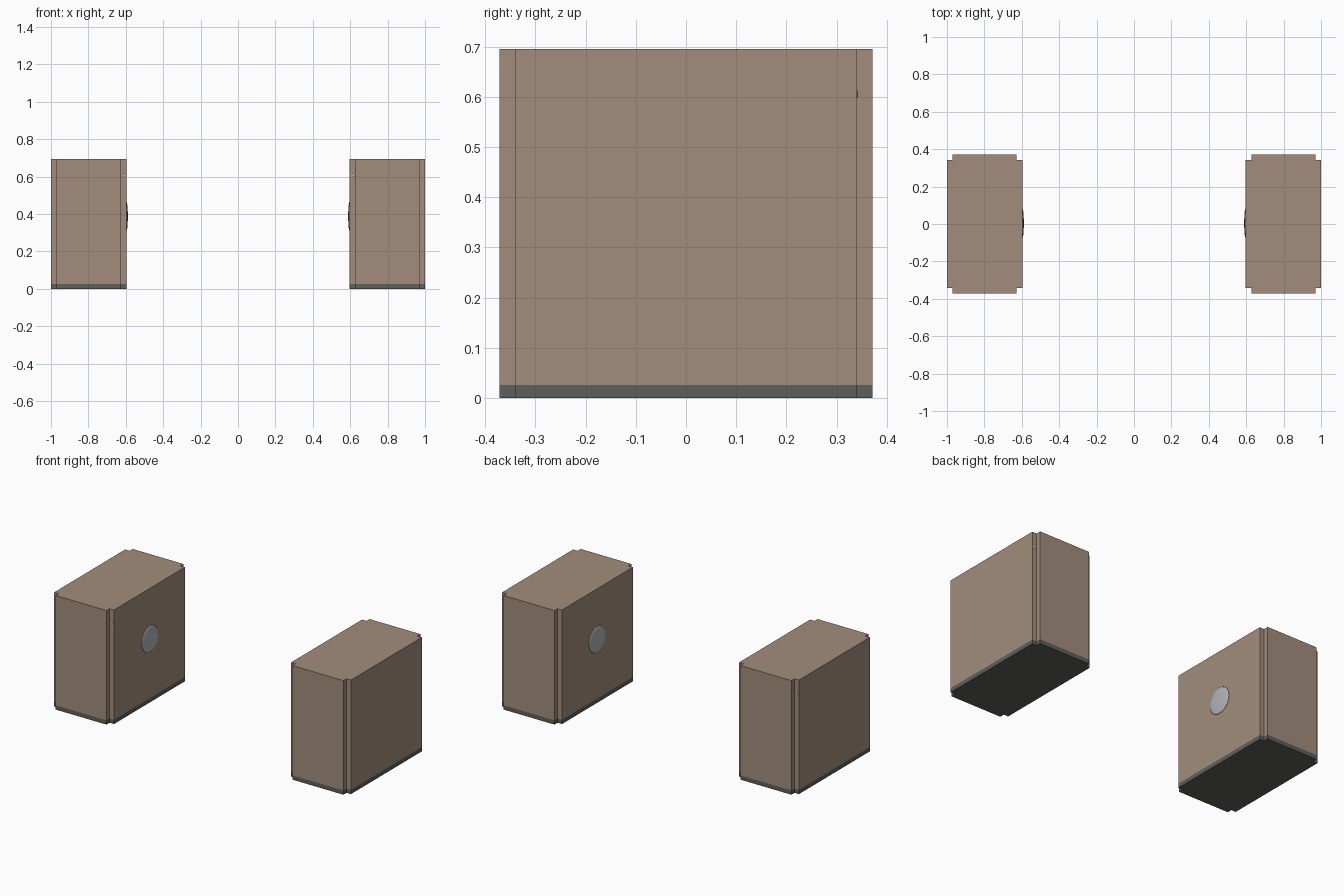
import bpy, bmesh, math
from mathutils import Matrix, Vector

if "Cube" in bpy.data.objects:
    bpy.data.objects.remove(bpy.data.objects["Cube"])


def material(name, rgb):
    m = bpy.data.materials.new(name)
    m.diffuse_color = (*rgb, 1)
    m.use_nodes = True
    m.node_tree.nodes["Principled BSDF"].inputs["Base Color"].default_value = m.diffuse_color
    return m


TAN = material("tan_panel", (0.36, 0.27, 0.20))
DARK = material("dark_base", (0.11, 0.115, 0.105))
GREY = material("light_grey", (0.45, 0.46, 0.48))

X0, X1, HY, N = 0.597, 1.0, 0.371, 0.03   # cabinet extents and corner notch
BASE, TOP = 0.026, 0.695


def finish(name, bm, mat):
    bmesh.ops.recalc_face_normals(bm, faces=bm.faces)
    me = bpy.data.meshes.new(name)
    bm.to_mesh(me)
    bm.free()
    me.materials.append(mat)
    ob = bpy.data.objects.new(name, me)
    bpy.context.collection.objects.link(ob)
    return ob


def notched_prism(name, z0, z1, mat, side):
    """Box with a square notch along each vertical corner."""
    a, b = (X1 - X0) / 2, HY
    cx = side * (X0 + X1) / 2
    pts = []
    for sx, sy in ((1, 1), (-1, 1), (-1, -1), (1, -1)):
        corner = [(sx * a, sy * (b - N)), (sx * (a - N), sy * (b - N)), (sx * (a - N), sy * b)]
        pts += corner if sx * sy > 0 else corner[::-1]
    bm = bmesh.new()
    f = bm.faces.new([bm.verts.new((cx + x, y, z0)) for x, y in pts])
    up = bmesh.ops.extrude_face_region(bm, geom=[f])
    bmesh.ops.translate(bm, vec=(0, 0, z1 - z0),
                        verts=[v for v in up["geom"] if isinstance(v, bmesh.types.BMVert)])
    return finish(name, bm, mat)


def dome(name, center, axis, ry, rz, height):
    """Shallow oval button sitting on a face."""
    bm = bmesh.new()
    bmesh.ops.create_uvsphere(bm, u_segments=32, v_segments=12, radius=1)
    rot = Vector(axis).to_track_quat('Z', 'Y').to_matrix().to_4x4()
    bm.transform(Matrix.Translation(center) @ rot @ Matrix.Diagonal((ry, rz, height, 1)))
    ob = finish(name, bm, GREY)
    for p in ob.data.polygons:
        p.use_smooth = True


for side, tag in ((-1, "left"), (1, "right")):
    notched_prism(tag + "_base", 0, BASE, DARK, side)
    notched_prism(tag + "_cabinet", BASE, TOP, TAN, side)
    # sensor lens on the inner face
    dome(tag + "_lens", (side * X0, 0.004, 0.388), (-side, 0, 0), 0.08, 0.08, 0.008)
    # tiny specks in the inner front and outer back notches
    dome(tag + "_front_speck", (side * (X0 + 0.015), -HY + N, 0.605), (0, -1, 0), 0.008, 0.008, 0.002)
    dome(tag + "_back_speck", (side * (X1 - 0.015), HY - N, 0.605), (0, 1, 0), 0.008, 0.008, 0.002)
